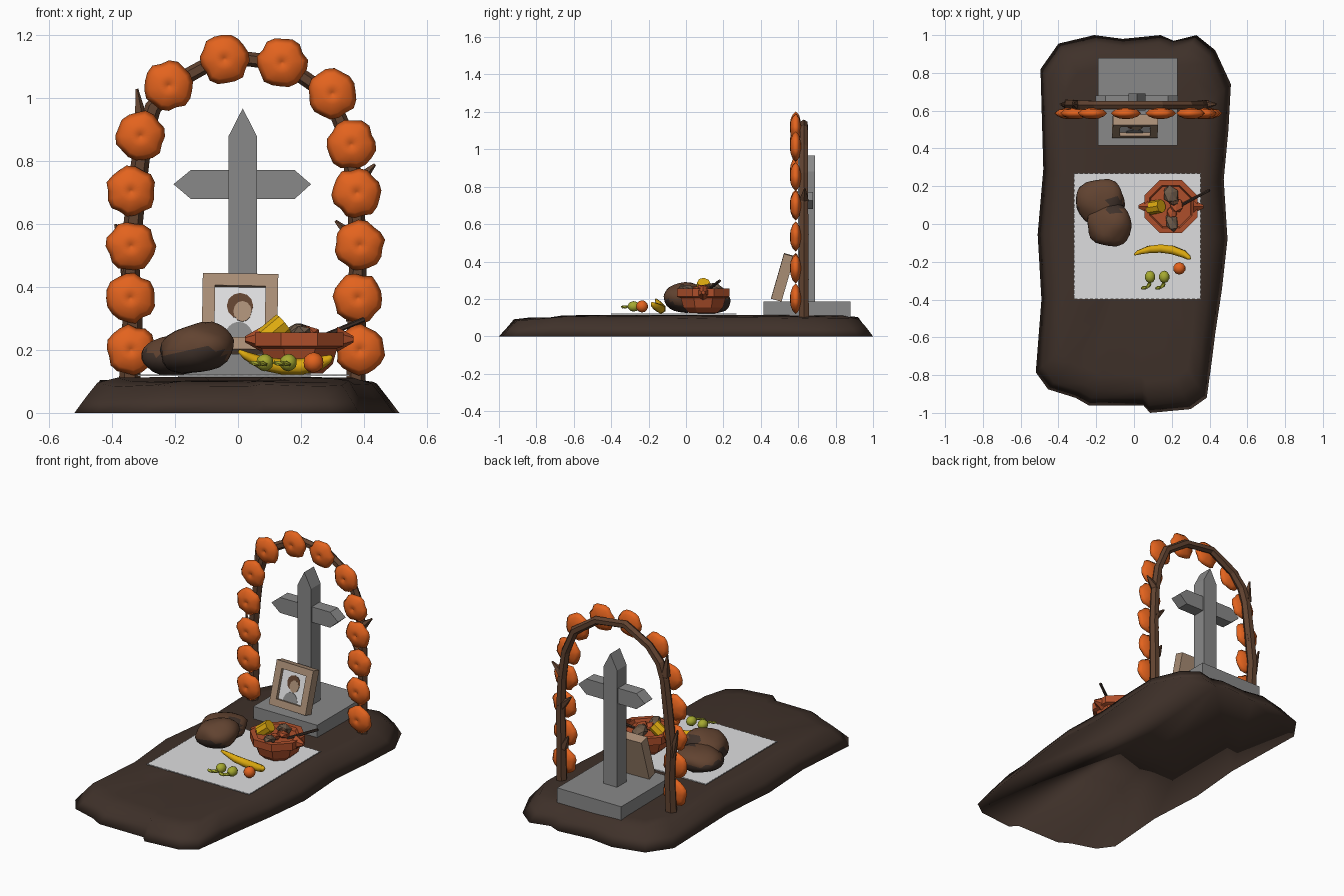
import bpy, bmesh, math, random
from mathutils import Matrix, Vector, Euler

if "Cube" in bpy.data.objects:
    bpy.data.objects.remove(bpy.data.objects["Cube"])

random.seed(4)
COLORS = {
    "soil": (0.05, 0.031, 0.023), "stone": (0.25, 0.25, 0.25),
    "marigold": (0.77, 0.125, 0.013), "bark": (0.12, 0.056, 0.03),
    "tan": (0.4, 0.27, 0.18), "white": (0.73, 0.73, 0.74),
    "clay": (0.42, 0.078, 0.024), "yellow": (0.72, 0.4, 0.005),
    "green": (0.38, 0.4, 0.03), "stew_brown": (0.15, 0.1, 0.065)}
MATS = {}
for key, c in COLORS.items():
    MATS[key] = bpy.data.materials.new(key)
    MATS[key].diffuse_color = (*c, 1)


def finish(name, bm, mat, M=None, smooth=False):
    if M is not None:
        bm.transform(M)
    bmesh.ops.recalc_face_normals(bm, faces=bm.faces[:])
    me = bpy.data.meshes.new(name)
    bm.to_mesh(me)
    bm.free()
    me.materials.append(MATS[mat])
    for p in me.polygons:
        p.use_smooth = smooth
    ob = bpy.data.objects.new(name, me)
    bpy.context.collection.objects.link(ob)
    return ob


def loft(name, rings, mat, M=None, smooth=False):
    bm = bmesh.new()
    vs = [[bm.verts.new(p) for p in r] for r in rings]
    n = len(vs[0])
    for a, b in zip(vs, vs[1:]):
        for i in range(n):
            j = (i + 1) % n
            bm.faces.new((a[i], a[j], b[j], b[i]))
    bm.faces.new(vs[0][::-1])
    bm.faces.new(vs[-1])
    return finish(name, bm, mat, M, smooth)


def circle(r, z, n, jitter=None):
    return [(r * (jitter[i] if jitter else 1) * math.cos(2 * math.pi * i / n),
             r * (jitter[i] if jitter else 1) * math.sin(2 * math.pi * i / n), z) for i in range(n)]


def tube(name, pts, radii, n, mat, smooth=False):
    pts = [Vector(p) for p in pts]
    rings = []
    for i, p in enumerate(pts):
        t = (pts[min(i + 1, len(pts) - 1)] - pts[max(i - 1, 0)]).normalized()
        u = Vector((0, 1, 0)).cross(t).normalized()
        v = t.cross(u)
        rings.append([p + u * c[0] + v * c[1] for c in circle(radii[i], 0, n)])
    return loft(name, rings, mat, smooth=smooth)


def prism(name, xz, y0, y1, mat, M=None):
    return loft(name, [[(x, y, z) for x, z in xz] for y in (y0, y1)], mat, M)


def box(name, x0, x1, y0, y1, z0, z1, mat, M=None):
    return prism(name, [(x0, z0), (x1, z0), (x1, z1), (x0, z1)], y0, y1, mat, M)


def blob(name, loc, size, mat, sub=3, rough=0.0, rot=(0, 0, 0), smooth=True):
    bm = bmesh.new()
    bmesh.ops.create_icosphere(bm, subdivisions=sub, radius=1)
    for v in bm.verts:
        c = v.co
        v.co = c * (1 + rough * math.sin(4 * c.x + loc[0] * 30) * math.cos(3.5 * c.y + 3 * c.z))
    M = Matrix.Translation(loc) @ Euler(rot).to_matrix().to_4x4() @ Matrix.Diagonal((*size, 1))
    return finish(name, bm, mat, M, smooth)


# earth mound with an uneven outline
outline = [(-.40, .955), (-.21, 1), (-.06, .98), (.14, 1), (.21, .97), (.33, 1), (.43, .92), (.513, .74),
           (.50, .5), (.475, .235), (.495, -.08), (.465, -.35), (.43, -.58), (.41, -.74), (.385, -.92),
           (.3, -.98), (.085, -1), (.05, -.96), (-.24, -.96), (-.31, -.92), (-.455, -.875), (-.52, -.785),
           (-.49, -.4), (-.51, -.055), (-.48, .29), (-.495, .82)][::-1]
rings = []
for sx, sy, z, w in [(1, 1, 0, 0), (.93, .96, .05, .004), (.86, .92, .097, .007), (.74, .84, .109, .003),
                     (.45, .6, .114, 0), (.2, .3, .114, 0)]:
    rings.append([(x * sx, y * sy, z * (.9 if y < -.8 else 1) + random.uniform(-w, w)) for x, y in outline])
loft("earth_mound", rings, "soil", smooth=True)

# headstone: slab and cross with pointed ends
box("stone_slab", -.19, .23, .415, .88, .1, .187, "stone")
prism("cross_post", [(-.03, .18), (.06, .18), (.06, .88), (.015, .968), (-.03, .88)], .6, .69, "stone")
prism("cross_bar", [(-.15, .68), (.18, .68), (.232, .727), (.18, .772), (-.15, .772), (-.205, .727)],
      .607, .68, "stone")

# leaning picture frame with a simple portrait
F = Matrix.Translation((.004, .455, .203)) @ Euler((math.radians(-16), math.radians(1), 0)).to_matrix().to_4x4()
for s in (-1, 1):
    x0, x1 = sorted((s * .12, s * .08))
    box("frame_side", x0, x1, 0, .03, 0, .25, "tan", F)
box("frame_bottom", -.08, .08, 0, .03, 0, .04, "tan", F)
box("frame_top", -.08, .08, 0, .03, .21, .25, "tan", F)
box("frame_back", -.12, .12, .03, .058, 0, .25, "tan", F)
box("picture_paper", -.08, .08, .02, .028, .04, .21, "white", F)


def oval(cx, cz, rx, rz, a0=0, a1=360, n=12):
    return [(cx + rx * math.cos(math.radians(a0 + (a1 - a0) * i / n)),
             cz + rz * math.sin(math.radians(a0 + (a1 - a0) * i / n))) for i in range(n + (a1 - a0 < 360))]


prism("portrait_hair", oval(.0, .148, .042, .043), .018, .021, "bark", F)
prism("portrait_face", oval(.008, .13, .029, .034), .0165, .021, "tan", F)
prism("portrait_shirt", oval(-.002, .04, .046, .055, 0, 180), .0175, .021, "stone", F)

# wooden arch with branch stubs
arch = [(-.345, .09), (-.335, .3), (-.345, .5), (-.322, .71), (-.3, .88), (-.27, .97), (-.2, 1.05), (-.045, 1.135),
        (.145, 1.11), (.29, 1.01), (.35, .87), (.373, .71), (.382, .5), (.378, .36), (.375, .09)]
tube("wooden_arch", [(x, .63, z) for x, z in arch],
     [.034, .032, .03, .03, .028, .027, .025, .024, .024, .025, .026, .027, .028, .029, .031], 6, "bark")
for x0, z0, x1, z1 in [(-.305, .9, -.322, 1.03), (.372, .73, .435, .79), (.38, .54, .31, .61),
                       (-.345, .44, -.39, .6), (-.335, .55, -.3, .68), (.365, .3, .33, .37)]:
    tube("branch_stub", [(x0, .63, z0), (x1, .635, z1)], [.028, .005], 5, "bark")

# marigolds along the arch: lens-shaped scalloped heads
flowers = [(-.34, .2), (-.342, .365), (-.34, .53), (-.34, .705), (-.31, .88), (-.22, 1.04), (-.043, 1.125),
           (.14, 1.113), (.3, 1.015), (.36, .853), (.378, .7), (.387, .532), (.381, .365), (.387, .2)]
for x, z in flowers:
    j = [random.uniform(.95, 1.03) * (.93 if i % 3 == 0 else 1) for i in range(18)]
    M = (Matrix.Translation((x, .587, z)) @ Matrix.Rotation(math.pi / 2, 4, 'X')
         @ Matrix.Rotation(random.uniform(0, 6), 4, 'Z'))
    loft("marigold_flower", [circle(r, h, 18, j if r > .04 else None) for r, h in
                             [(.02, -.027), (.06, -.018), (.081, 0), (.064, .017),
                              (.035, .028), (.013, .031), (.005, .024)]], "marigold", M, True)

# cloth with a zigzag hem
x0, x1, y0, y1, T = -.32, .355, -.40, .27, 50
corners = [(x0, y0), (x1, y0), (x1, y1), (x0, y1)]
hem = []
for k in range(4):
    a, b = Vector(corners[k]), Vector(corners[(k + 1) % 4])
    d = (b - a).normalized()
    inward = Vector((-d.y, d.x))
    for i in range(T):
        hem.append(a.lerp(b, i / T) + inward * (.004 if i % 2 else 0))
loft("cloth", [[(p.x, p.y, z) for p in hem] for z in (.117, .122)], "white")

# two faceted bread loaves, scorched underneath and in patches
for loc, size, rot, lim in [((-.178, .12, .185), (.132, .122, .066), (0, -.1, .3), .1),
                            ((-.132, -.005, .205), (.122, .117, .08), (0, -.22, 0), -.15)]:
    loaf = blob("bread_loaf", loc, size, "bark", 3, .07, rot)
    loaf.data.materials.append(MATS["soil"])
    for p in loaf.data.polygons:
        c, n = p.center, p.normal
        if n.z + .35 * n.x < lim + .2 * math.sin(25 * c.x + 18 * c.y) or Vector((c.x + .1, c.y - .1)).length < .045:
            p.material_index = 1

# clay bowl, handles and stew
B = Matrix.Translation((.195, .092, 0)) @ Matrix.Rotation(math.pi / 8, 4, 'Z')
loft("clay_bowl", [circle(r, z, 8) for r, z in
                   [(.08, .125), (.115, .155), (.13, .205), (.152, .212), (.152, .255), (.122, .255), (.114, .236)]],
     "clay", B)
for s in (-1, 1):
    tube("bowl_handle", [(.195 + s * .12, .092, .234), (.195 + s * .172, .092, .234)], [.04, .01], 6, "clay")
tube("corn_piece", [(.085, .085, .235), (.145, .095, .285)], [.036, .036], 8, "yellow")
for x, y, z, sx, sy, sz, m in [(.195, .155, .255, .055, .045, .03, "stew_brown"),
                               (.2, .012, .25, .06, .035, .025, "stew_brown"),
                               (.225, .1, .252, .045, .04, .022, "clay"),
                               (.2, .06, .248, .035, .03, .02, "clay"),
                               (.21, .125, .258, .035, .03, .022, "bark")]:
    blob("stew_chunk", (x, y, z), (sx, sy, sz), m, 1, .1, (.2, .3, x * 9), False)
tube("spoon_handle", [(.25, .1, .235), (.4, .18, .297)], [.008, .008], 6, "soil")

# fruit
tube("banana", [(.003, -.162, .197), (.025, -.15, .182), (.08, -.135, .157), (.14, -.13, .147), (.2, -.137, .147),
                (.26, -.158, .158), (.29, -.178, .172), (.297, -.183, .18)],
     [.006, .013, .022, .025, .026, .022, .013, .006], 6, "yellow", True)
blob("orange_fruit", (.24, -.235, .16), (.033, .033, .033), "marigold", 2)
for x in (.085, .16):
    blob("green_fruit", (x, -.28, .16), (.028, .033, .028), "green", 2)
    tube("fruit_stem", [(x, -.3, .16), (x - .015, -.33, .158)], [.006, .005], 5, "green")
    for dx, dy, a in [(-.03, -.337, .2), (-.008, -.327, .7)]:
        blob("fruit_leaf", (x + dx, dy, .157), (.022, .011, .008), "green", 1, 0, (.5, .2, a), False)

for m in bpy.data.materials:
    if m.users and not m.is_grease_pencil:
        m.use_nodes = True
        m.node_tree.nodes["Principled BSDF"].inputs["Base Color"].default_value = m.diffuse_color
